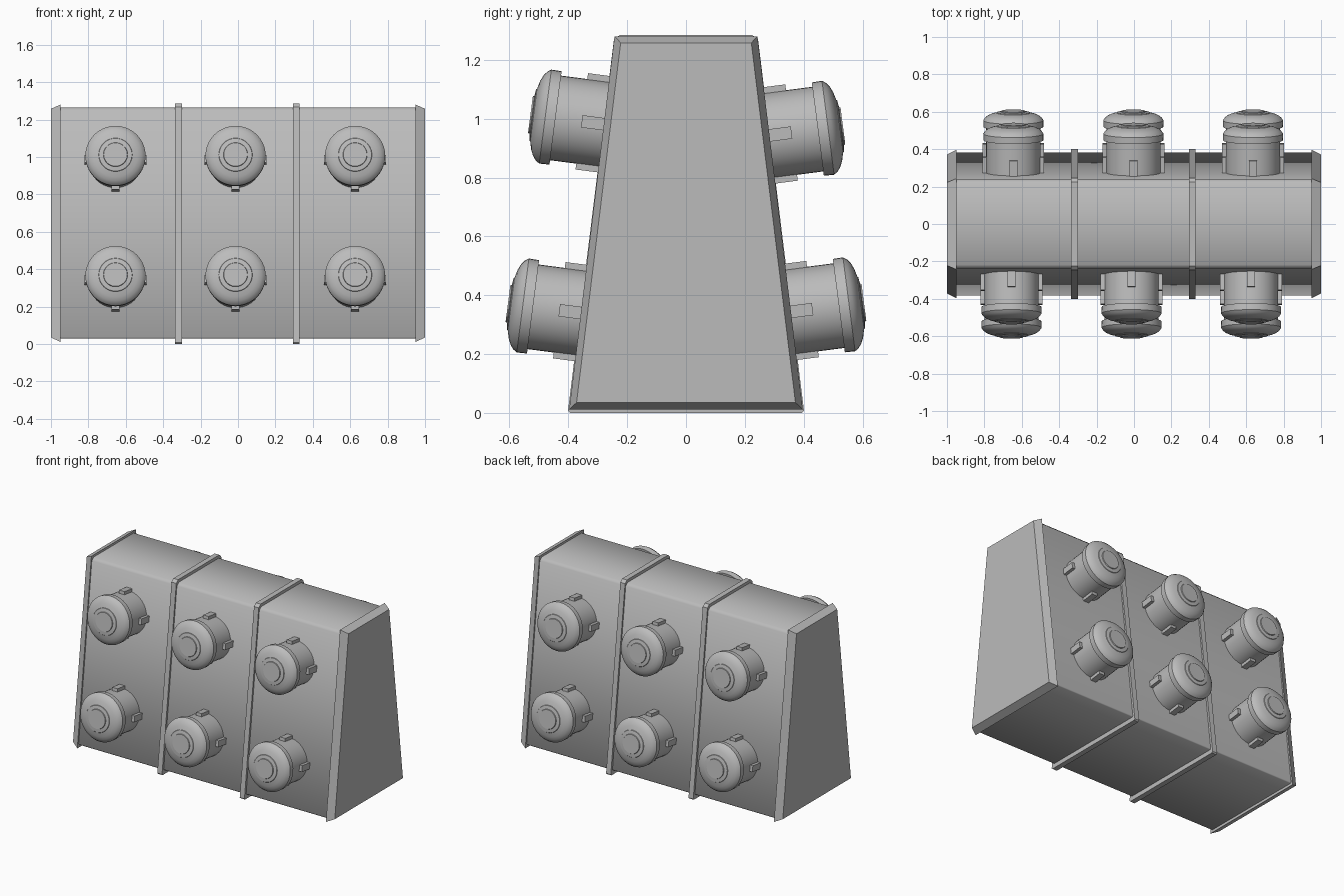
import bpy, bmesh, math
from mathutils import Matrix, Vector

if "Cube" in bpy.data.objects:
    bpy.data.objects.remove(bpy.data.objects["Cube"])

grey = bpy.data.materials.new("plain_grey")
grey.diffuse_color = (0.5, 0.5, 0.5, 1)
grey.use_nodes = True
grey.node_tree.nodes["Principled BSDF"].inputs["Base Color"].default_value = grey.diffuse_color


def finish(bm, name, angle):
    bmesh.ops.recalc_face_normals(bm, faces=bm.faces)
    me = bpy.data.meshes.new(name)
    bm.to_mesh(me)
    bm.free()
    me.materials.append(grey)
    ob = bpy.data.objects.new(name, me)
    bpy.context.collection.objects.link(ob)
    bpy.ops.object.select_all(action='DESELECT')
    bpy.context.view_layer.objects.active = ob
    ob.select_set(True)
    bpy.ops.object.shade_smooth_by_angle(angle=math.radians(angle))
    return ob


def trapezoid(yb, zb, yt, zt, top_cut=0.0, bottom_cut=0.0):
    """Symmetric tapered outline in y/z, with optional cut corners."""
    right = []
    slope = (yb - yt) / (zt - zb)
    if bottom_cut:
        right += [(yb - bottom_cut, zb), (yb - slope * bottom_cut, zb + bottom_cut)]
    else:
        right += [(yb, zb)]
    if top_cut:
        right += [(yt + slope * top_cut, zt - top_cut), (yt - top_cut, zt)]
    else:
        right += [(yt, zt)]
    return right + [(-y, z) for y, z in reversed(right)]


def loft(name, sections, angle=30):
    """Join outlines given as (x, outline) and close both ends."""
    bm = bmesh.new()
    rings = [[bm.verts.new((x, y, z)) for y, z in o] for x, o in sections]
    n = len(rings[0])
    for a, b in zip(rings, rings[1:]):
        for i in range(n):
            j = (i + 1) % n
            bm.faces.new((a[i], a[j], b[j], b[i]))
    bm.faces.new(rings[0])
    bm.faces.new(rings[-1])
    return finish(bm, name, angle)


# Tapered body
body = trapezoid(0.383, 0.03, 0.236, 1.265, 0.018, 0.006)
loft("body", [(-0.96, body), (0.96, body)], 60)

# Bevelled end plates
for side, label in ((-1, "left"), (1, "right")):
    loft(label + "_end_plate", [
        (side * 0.95, trapezoid(0.397, 0.012, 0.243, 1.28)),
        (side * 1.0, trapezoid(0.372, 0.035, 0.222, 1.258))])

# Two raised bands around the body
band = trapezoid(0.402, 0.0, 0.243, 1.285, 0.018, 0.008)
for x, label in ((-0.318, "left"), (0.312, "right")):
    loft(label + "_band", [(x - 0.018, band), (x + 0.018, band)])

# Knob profile: radius, distance from the body surface
PROFILE = [(0.145, -0.025), (0.145, 0.175), (0.16, 0.175), (0.161, 0.21),
           (0.152, 0.223), (0.138, 0.234), (0.118, 0.243), (0.09, 0.25),
           (0.088, 0.253), (0.065, 0.256), (0.063, 0.261)]
SIDES = 40
TILT = math.radians(7.4)


def knob(name, x, z, side):
    bm = bmesh.new()
    rings = [[bm.verts.new((r * math.cos(2 * math.pi * i / SIDES),
                            r * math.sin(2 * math.pi * i / SIDES), h))
              for i in range(SIDES)] for r, h in PROFILE]
    for a, b in zip(rings, rings[1:]):
        for i in range(SIDES):
            j = (i + 1) % SIDES
            bm.faces.new((a[i], a[j], b[j], b[i]))
    bm.faces.new(rings[0])
    bm.faces.new(rings[-1])
    # four small blocks holding the barrel to the body
    for k in range(4):
        m = (Matrix.Rotation(k * math.pi / 2, 4, 'Z')
             @ Matrix.Translation((0.145, 0, 0.03))
             @ Matrix.Diagonal((0.04, 0.042, 0.11, 1)))
        bmesh.ops.create_cube(bm, size=1, matrix=m)
    # stand it on the sloping wall
    out = Vector((0, side * math.cos(TILT), math.sin(TILT)))
    across = Vector((1, 0, 0))
    up = out.cross(across)
    rot = Matrix((across, up, out)).transposed().to_4x4()
    y = side * (0.383 - 0.119 * (z - 0.03))
    bm.transform(Matrix.Translation((x, y, z)) @ rot)
    return finish(bm, name, 35)


# Six knobs on the front and six on the back
for side, label, shift, heights in ((-1, "front", 0.0, (0.338, 0.98)),
                                    (1, "back", 0.01, (0.342, 0.942))):
    for z, row in zip(heights, ("lower", "upper")):
        for i, x in enumerate((-0.655, -0.013, 0.626)):
            knob(f"{label}_{row}_knob_{i + 1}", x + shift, z, side)
